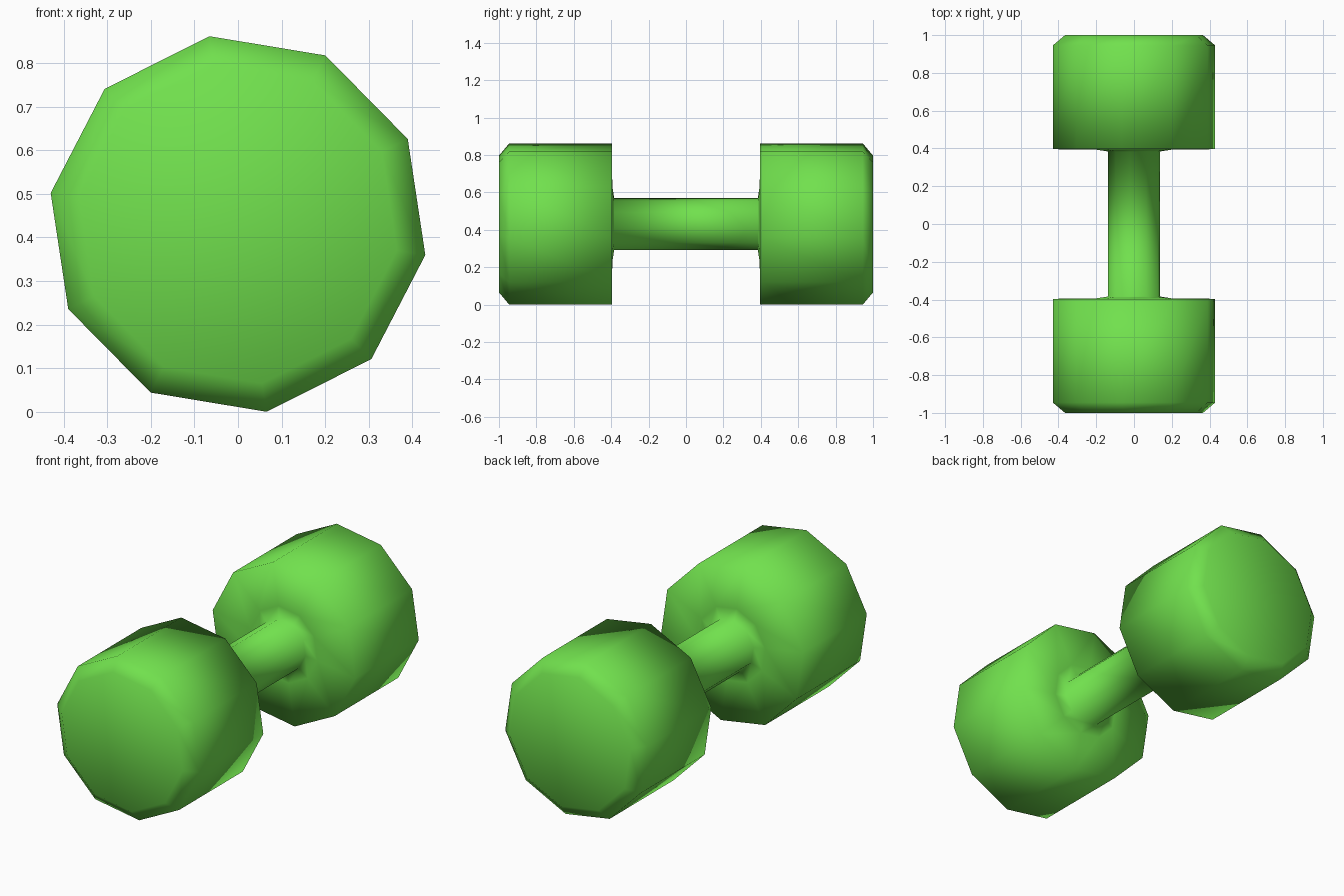
import bpy, bmesh, math

if "Cube" in bpy.data.objects:
    bpy.data.objects.remove(bpy.data.objects["Cube"])

SIDES = 10
CENTRE_Z = 0.431
START = math.radians(98.6)

green = bpy.data.materials.new("bright_green")
green.diffuse_color = (0.165, 0.75, 0.075, 1)
green.use_nodes = True
green.node_tree.nodes["Principled BSDF"].inputs["Base Color"].default_value = green.diffuse_color

# Half profile (radius, y) from end cap to grip, mirrored for the other half
half = [(0.37, 1.0), (0.436, 0.945), (0.436, 0.396), (0.205, 0.394), (0.14, 0.384)]
profile = half + [(r, -y) for r, y in reversed(half)]

# Dumbbell: ten-sided weights, collars and grip turned as one smooth body
bm = bmesh.new()
rings = []
for r, y in profile:
    rings.append([bm.verts.new((r * math.cos(START + i * math.tau / SIDES), y,
                                CENTRE_Z + r * math.sin(START + i * math.tau / SIDES)))
                  for i in range(SIDES)])
for a, b in zip(rings, rings[1:]):
    for i in range(SIDES):
        j = (i + 1) % SIDES
        bm.faces.new((a[i], a[j], b[j], b[i]))
# End caps
bm.faces.new(rings[0])
bm.faces.new(rings[-1])
bmesh.ops.recalc_face_normals(bm, faces=bm.faces)
for f in bm.faces:
    f.smooth = True

mesh = bpy.data.meshes.new("dumbbell")
bm.to_mesh(mesh)
bm.free()
mesh.materials.append(green)
bpy.context.collection.objects.link(bpy.data.objects.new("dumbbell", mesh))
